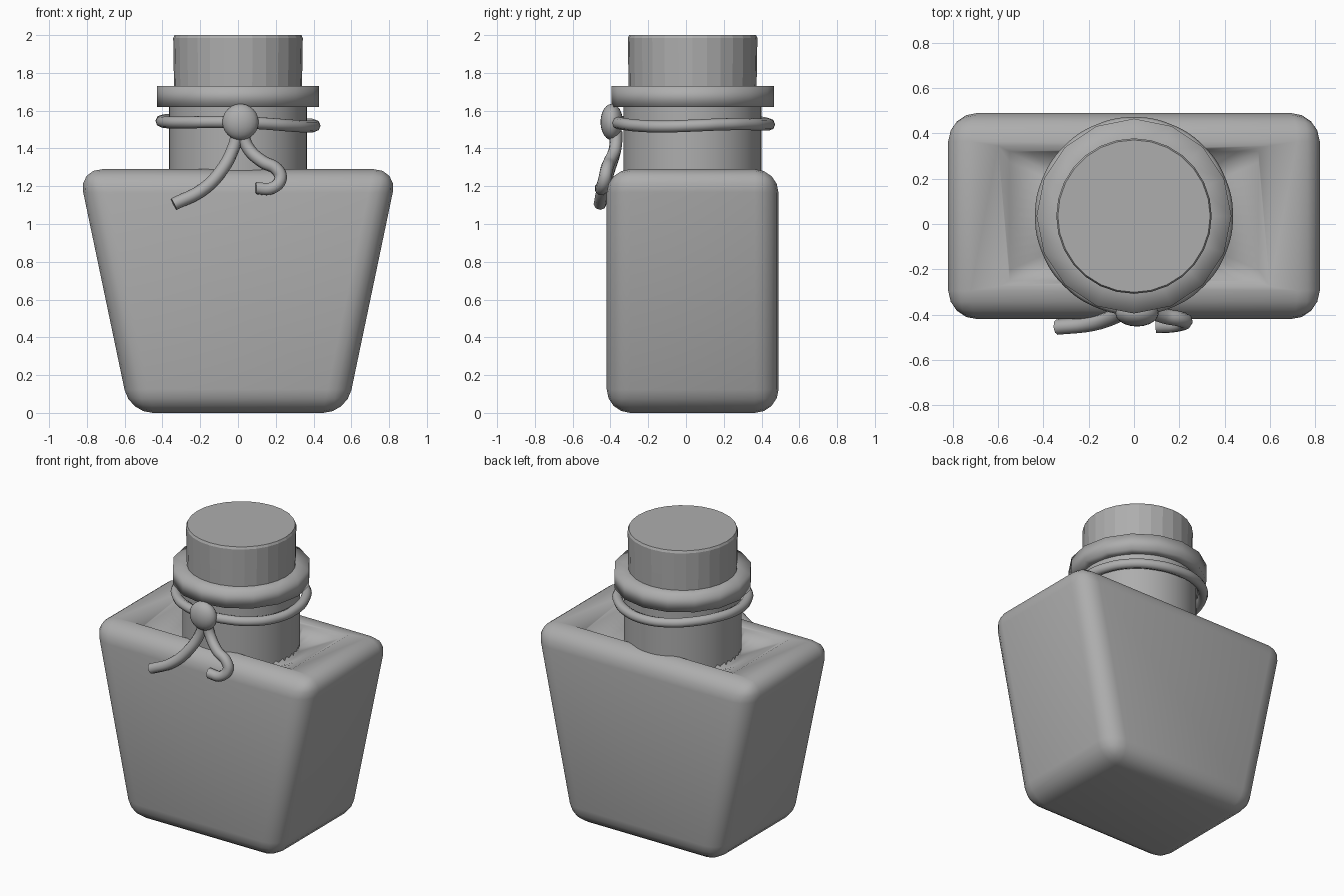
import bpy, bmesh, math
from mathutils import Vector, Matrix

if "Cube" in bpy.data.objects:
    bpy.data.objects.remove(bpy.data.objects["Cube"])

CY = 0.035  # y of the bottle axis

GREY = bpy.data.materials.new("dark_grey")
GREY.diffuse_color = (0.42, 0.42, 0.42, 1)
GREY.use_nodes = True
GREY.node_tree.nodes["Principled BSDF"].inputs["Base Color"].default_value = GREY.diffuse_color


def finish(name, bm, angle=40):
    bmesh.ops.recalc_face_normals(bm, faces=bm.faces)
    me = bpy.data.meshes.new(name)
    bm.to_mesh(me)
    bm.free()
    me.materials.clear()
    me.materials.append(GREY)
    ob = bpy.data.objects.new(name, me)
    bpy.context.collection.objects.link(ob)
    bpy.ops.object.select_all(action='DESELECT')
    ob.select_set(True)
    bpy.context.view_layer.objects.active = ob
    bpy.ops.object.shade_smooth_by_angle(angle=math.radians(angle))
    return ob


def lathe(name, profile, sides, caps=False, angle=40):
    """Revolve (radius, z) points about the bottle axis."""
    bm = bmesh.new()
    loops = []
    for r, z in profile:
        loops.append([bm.verts.new((r * math.cos(2 * math.pi * i / sides),
                                    CY + r * math.sin(2 * math.pi * i / sides), z))
                      for i in range(sides)])
    pairs = list(zip(loops, loops[1:]))
    if not caps:
        pairs.append((loops[-1], loops[0]))
    for a, b in pairs:
        for i in range(sides):
            j = (i + 1) % sides
            bm.faces.new((a[i], a[j], b[j], b[i]))
    if caps:
        bm.faces.new(loops[0])
        bm.faces.new(loops[-1])
    return finish(name, bm, angle)


def cord(name, points, radius, cyclic=False):
    """Round cord through smooth path points, turned into a mesh."""
    cu = bpy.data.curves.new(name, 'CURVE')
    cu.dimensions = '3D'
    cu.bevel_depth = radius
    cu.bevel_resolution = 2
    cu.resolution_u = 6
    cu.use_fill_caps = True
    sp = cu.splines.new('BEZIER')
    sp.bezier_points.add(len(points) - 1)
    for bp, p in zip(sp.bezier_points, points):
        bp.co = p
        bp.handle_left_type = bp.handle_right_type = 'AUTO'
    sp.use_cyclic_u = cyclic
    tmp = bpy.data.objects.new(name + "_path", cu)
    bpy.context.collection.objects.link(tmp)
    bpy.context.view_layer.update()
    me = bpy.data.meshes.new_from_object(tmp.evaluated_get(bpy.context.evaluated_depsgraph_get()))
    bpy.data.objects.remove(tmp)
    bm = bmesh.new()
    bm.from_mesh(me)
    bmesh.ops.remove_doubles(bm, verts=bm.verts, dist=0.0005)
    return finish(name, bm, 50)


# Tapered bottle body with rounded edges
bm = bmesh.new()
bmesh.ops.create_cube(bm, size=2)
for v in bm.verts:
    top = v.co.z > 0
    v.co = Vector((v.co.x * (0.845 if top else 0.575),
                   CY + v.co.y * 0.455, 1.29 if top else 0.0))
bmesh.ops.bevel(bm, geom=bm.edges[:], offset=0.125, segments=4, profile=0.5, affect='EDGES')
bm.normal_update()
face = max(bm.faces, key=lambda f: f.calc_center_median().z)
for hx, hy, z in ((0.60, 0.31, 1.285), (0.55, 0.285, 1.26)):
    face = bmesh.ops.extrude_discrete_faces(bm, faces=[face])['faces'][0]
    for v in face.verts:
        v.co = Vector((math.copysign(hx, v.co.x), CY + math.copysign(hy, v.co.y - CY), z))
# Sunken shoulder: the rim slopes down to the foot of the neck, then turns up into it
bmesh.ops.delete(bm, geom=[face], context='FACES_ONLY')
bmesh.ops.subdivide_edges(bm, edges=[e for e in bm.edges if e.is_boundary], cuts=11)
for r, z in ((0.366, 1.16), (0.36, 1.3)):
    edge = [e for e in bm.edges if e.is_boundary]
    new = bmesh.ops.extrude_edge_only(bm, edges=edge)['geom']
    for v in new:
        if isinstance(v, bmesh.types.BMVert):
            a = math.atan2(v.co.y - CY, v.co.x)
            v.co = Vector((r * math.cos(a), CY + r * math.sin(a), z))
finish("bottle_body", bm, 180)

# Neck, faceted lip and cork
lathe("neck", [(0.365, 1.1), (0.365, 1.66)], 48, caps=True)
lathe("neck_lip", [(0.34, 1.62), (0.43, 1.62), (0.43, 1.73), (0.32, 1.73)], 16, angle=100)
lathe("cork", [(0.336, 1.6), (0.34, 1.8), (0.343, 1.985), (0.336, 2.0)], 28, caps=True, angle=10)

# Cord loop around the neck, slightly tilted
loop = []
for i in range(16):
    a = 2 * math.pi * i / 16
    x, y = 0.405 * math.cos(a), CY + 0.405 * math.sin(a)
    loop.append((x, y, 1.533 - 0.03 * x + 0.006 * math.sin(3 * a)))
cord("cord_loop", loop, 0.032, cyclic=True)

# Flattened knot at the front
bm = bmesh.new()
bmesh.ops.create_uvsphere(bm, u_segments=20, v_segments=12, radius=0.096)
bmesh.ops.transform(bm, verts=bm.verts,
                    matrix=Matrix.Translation((0.013, -0.393, 1.54)) @ Matrix.Diagonal((1, 0.62, 1, 1)))
finish("cord_knot", bm)

# Loose cord tails
cord("left_tail", [(0.0, -0.37, 1.49), (-0.025, -0.375, 1.40), (-0.09, -0.41, 1.28),
                   (-0.19, -0.44, 1.18), (-0.34, -0.455, 1.105)], 0.034)
cord("right_tail", [(0.02, -0.37, 1.49), (0.055, -0.375, 1.40), (0.13, -0.405, 1.33),
                    (0.205, -0.42, 1.29), (0.225, -0.43, 1.24), (0.18, -0.445, 1.19),
                    (0.095, -0.45, 1.19)], 0.034)
